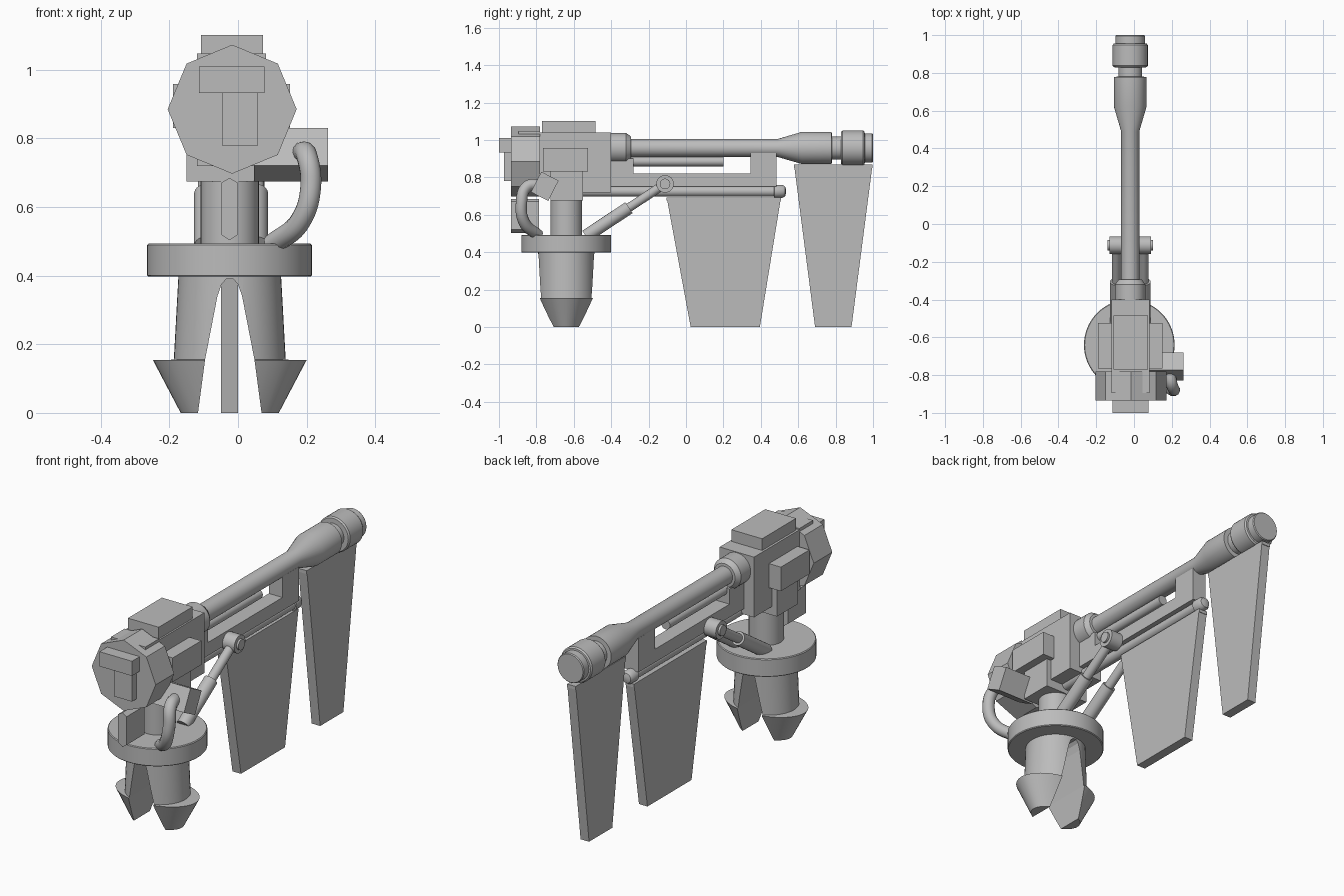
import bpy, bmesh, math
from mathutils import Vector

cube = bpy.data.objects.get("Cube")
if cube:
    bpy.data.objects.remove(cube, do_unlink=True)

CX = -0.02          # centre line of the gun
PY = -0.64          # pillar position along y

metal = bpy.data.materials.new("plain_grey")
metal.use_nodes = True
GREY = (0.5, 0.5, 0.5, 1)
metal.diffuse_color = GREY
metal.node_tree.nodes["Principled BSDF"].inputs["Base Color"].default_value = GREY


def finish(name, bm, smooth=False):
    bmesh.ops.recalc_face_normals(bm, faces=bm.faces)
    mesh = bpy.data.meshes.new(name)
    bm.to_mesh(mesh)
    bm.free()
    mesh.materials.append(metal)
    ob = bpy.data.objects.new(name, mesh)
    bpy.context.collection.objects.link(ob)
    if smooth:
        bpy.ops.object.select_all(action='DESELECT')
        ob.select_set(True)
        bpy.context.view_layer.objects.active = ob
        bpy.ops.object.shade_smooth_by_angle(angle=math.radians(35))
    return ob


def box(name, x, y, z):
    """Box from (min, max) pairs."""
    bm = bmesh.new()
    bmesh.ops.create_cube(bm, size=1)
    for v in bm.verts:
        v.co = [(a + b) / 2 + c * (b - a) for (a, b), c in zip((x, y, z), v.co)]
    return finish(name, bm)


def loft(name, rings, smooth=True):
    """Skin a list of equal vertex rings and cap both ends."""
    bm = bmesh.new()
    loops = [[bm.verts.new(p) for p in ring] for ring in rings]
    n = len(loops[0])
    for a, b in zip(loops, loops[1:]):
        for i in range(n):
            j = (i + 1) % n
            bm.faces.new((a[i], a[j], b[j], b[i]))
    bm.faces.new(loops[0])
    bm.faces.new(loops[-1])
    return finish(name, bm, smooth)


def lathe(name, start, direction, profile, n=32, smooth=True):
    """Turn (distance, radius) pairs around an axis."""
    d = Vector(direction).normalized()
    u = d.orthogonal().normalized()
    w = d.cross(u)
    turn = [math.tau * i / n for i in range(n)]
    return loft(name, [[Vector(start) + d * t + (u * math.cos(a) + w * math.sin(a)) * r
                        for a in turn] for t, r in profile], smooth)


def rod(name, a, b, r, n=24):
    d = Vector(b) - Vector(a)
    return lathe(name, a, d, [(0, r), (d.length, r)], n)


def prism_x(name, outline, x0, x1):
    return loft(name, [[(x, y, z) for y, z in outline] for x in (x0, x1)], False)


def prism_y(name, outline, y0, y1):
    return loft(name, [[(x, y, z) for x, z in outline] for y in (y0, y1)], False)


# Split barbed plug: elliptical loft with an arch cut through it
plug_rings = [(0.41, 0.149, 0.15), (0.155, 0.163, 0.15),
              (0.154, 0.224, 0.15), (0, 0.143, 0.088)]
plug = loft("barbed_plug", [[(CX - 0.004 + rx * math.cos(math.tau * i / 48),
                              PY + ry * math.sin(math.tau * i / 48), z)
                             for i in range(48)] for z, rx, ry in plug_rings])
half = [(0.094, -0.01), (0.072, 0.155), (0.036, 0.34), (0.024, 0.375), (0.01, 0.39)]
arch = half + [(-x, z) for x, z in reversed(half)]
cutter = prism_y("plug_cutter", [(CX - 0.004 + x, z) for x, z in arch], PY - 0.3, PY + 0.3)
cutter.hide_render = True
cutter.hide_set(True)
cut = plug.modifiers.new("split", 'BOOLEAN')
cut.operation = 'DIFFERENCE'
cut.object = cutter
bpy.context.view_layer.objects.active = plug
bpy.ops.object.modifier_apply(modifier="split")
bpy.data.objects.remove(cutter, do_unlink=True)

# Turntable and pillar
lathe("base_disc", (-0.025, PY, 0.397), (0, 0, 1),
      [(0, 0.236), (0.004, 0.24), (0.092, 0.24), (0.096, 0.236)], 64)
rod("pillar", (CX - 0.004, PY, 0.48), (CX - 0.004, PY, 0.72), 0.085, 32)

# Main housing
box("housing", (-0.12, 0.082), (-0.79, -0.4), (0.72, 1.04))
box("lower_housing", (-0.15, 0.108), (-0.725, -0.55), (0.675, 0.84))
box("side_blocks", (-0.19, 0.152), (-0.765, -0.525), (0.83, 0.958))
box("top_block", (-0.108, 0.073), (-0.77, -0.485), (1.03, 1.102))
box("top_plate", (-0.12, 0.082), (-0.895, -0.78), (1.02, 1.047))

# Octagonal shield with sight blocks
shield = [(-0.017 + 0.188 * math.sin(math.tau * i / 8),
           0.885 + 0.188 * math.cos(math.tau * i / 8)) for i in range(8)]
prism_y("octagon_shield", shield, -0.935, -0.78)
box("sight_block", (-0.114, 0.077), (-1.0, -0.93), (0.932, 1.01))
box("sight_stem", (-0.047, 0.058), (-0.973, -0.93), (0.78, 0.935))
tab = [(-0.025, 0.503), (0, 0.52), (0, 0.67), (-0.025, 0.685), (-0.05, 0.67), (-0.05, 0.52)]
prism_y("lower_tab", tab, -0.935, -0.785)

# Tilted feed box and hose
c, s = math.cos(math.radians(-27)), math.sin(math.radians(-27))
tilted = [(-0.755 + a * c - b * s, 0.752 + a * s + b * c)
          for a, b in ((-0.052, -0.061), (0.052, -0.061), (0.052, 0.061), (-0.052, 0.061))]
prism_x("feed_box", tilted, 0.047, 0.263)

curve = bpy.data.curves.new("hose", 'CURVE')
curve.dimensions = '3D'
curve.bevel_depth = 0.031
curve.bevel_resolution = 4
curve.use_fill_caps = True
path = [(0.185, -0.78, 0.76), (0.2, -0.85, 0.75), (0.212, -0.88, 0.66),
        (0.182, -0.865, 0.56), (0.1, -0.79, 0.49)]
spline = curve.splines.new('BEZIER')
spline.bezier_points.add(len(path) - 1)
for point, co in zip(spline.bezier_points, path):
    point.co = co
    point.handle_left_type = point.handle_right_type = 'AUTO'
curve.materials.append(metal)
bpy.context.collection.objects.link(bpy.data.objects.new("hose", curve))

# Barrel with collar, flare and muzzle
lathe("barrel", (CX, -0.42, 0.957), (0, 1, 0),
      [(0, 0.08), (0.1, 0.08), (0.125, 0.062), (0.126, 0.048), (0.91, 0.048),
       (1.04, 0.086), (1.199, 0.086), (1.2, 0.062), (1.249, 0.062), (1.25, 0.087),
       (1.258, 0.093), (1.367, 0.093), (1.375, 0.087), (1.376, 0.078),
       (1.415, 0.078), (1.42, 0.074)], 40)

# Under-barrel frame
rod("guide_rod", (CX, -0.42, 0.885), (CX, 0.2, 0.885), 0.026)
box("guide_mount", (-0.06, 0.02), (-0.42, -0.28), (0.8, 0.9))
box("frame_beam", (-0.06, 0.02), (-0.42, 0.485), (0.75, 0.82))
box("frame_post", (-0.06, 0.02), (0.345, 0.485), (0.78, 0.93))
lathe("lower_tube", (CX, -0.58, 0.725), (0, 1, 0),
      [(0, 0.028), (1.05, 0.028), (1.052, 0.035), (1.095, 0.035), (1.11, 0.026), (1.115, 0.01)])

# Support struts and pivot
rod("pivot_axle", (CX - 0.12, -0.112, 0.765), (CX + 0.12, -0.112, 0.765), 0.028)
for side, label in ((1, "left"), (-1, "right")):
    x = CX + side * 0.073
    rod(label + "_pivot_ring", (x - 0.036, -0.112, 0.765), (x + 0.036, -0.112, 0.765), 0.047)
    rod(label + "_strut_rod", (x, -0.112, 0.765), (x, -0.34, 0.615), 0.024)
    rod(label + "_strut_sleeve", (x, -0.305, 0.638), (x, -0.535, 0.485), 0.035)

# Hanging fins: top edge span, bottom edge span, top height
for name, (t0, t1), (b0, b1), top in (("rear_fin", (-0.1, 0.505), (0.025, 0.395), 0.675),
                                      ("muzzle_fin", (0.58, 0.995), (0.69, 0.885), 0.85)):
    prism_x(name, [(b0, 0), (b1, 0), (t1, top), (t0, top)], -0.05, 0)
    box(name + "_clip", (-0.05, 0), (t0 - 0.003, t1 + 0.003), (top, top + 0.018))
